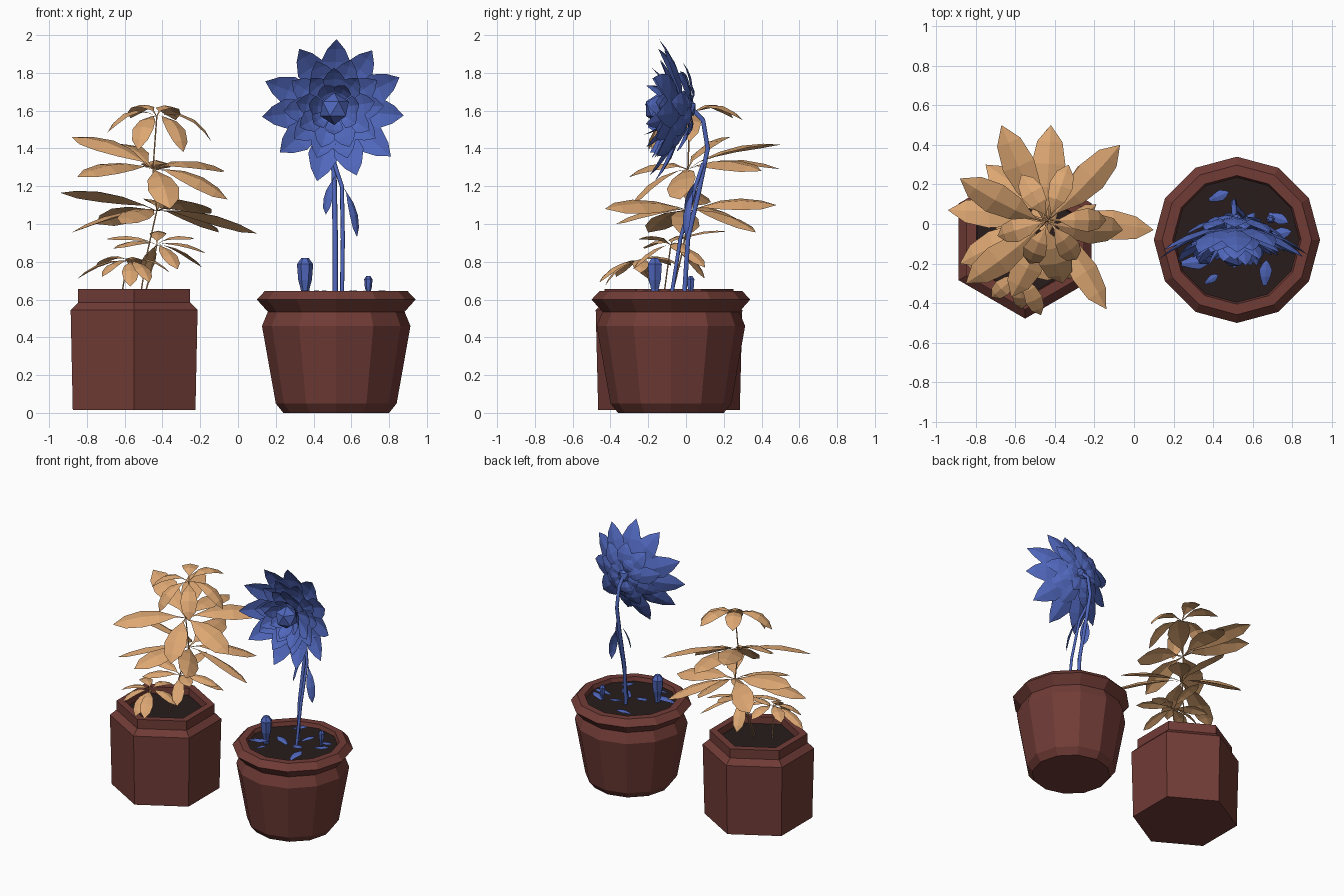
import bpy, bmesh, math, random
from mathutils import Vector

random.seed(4)
cube = bpy.data.objects.get("Cube")
if cube:
    bpy.data.objects.remove(cube)


def material(name, rgb):
    m = bpy.data.materials.new(name)
    m.use_nodes = True
    m.diffuse_color = (*rgb, 1)
    bsdf = next(n for n in m.node_tree.nodes if n.type == 'BSDF_PRINCIPLED')
    bsdf.inputs["Base Color"].default_value = (*rgb, 1)
    return m


CLAY = material("clay_red", (0.165, 0.045, 0.037))
SOIL = material("dark_soil", (0.02, 0.012, 0.011))
TAN = material("tan_leaf", (0.72, 0.385, 0.17))
BLUE = material("blue_petal", (0.08, 0.135, 0.5))


def finish(name, bm, mat):
    bmesh.ops.remove_doubles(bm, verts=bm.verts, dist=0.0002)
    mesh = bpy.data.meshes.new(name)
    bm.to_mesh(mesh)
    bm.free()
    mesh.materials.append(mat)
    ob = bpy.data.objects.new(name, mesh)
    bpy.context.collection.objects.link(ob)


def lathe(name, centre, sides, profile, mat, turn=0.0):
    """Faceted solid of revolution, closed at both ends."""
    bm = bmesh.new()
    rings = []
    for r, z in profile:
        ring = []
        for i in range(sides):
            a = turn + math.tau * i / sides
            ring.append(bm.verts.new((centre[0] + r * math.cos(a), centre[1] + r * math.sin(a), z)))
        rings.append(ring)
    for lo, hi in zip(rings, rings[1:]):
        for i in range(sides):
            j = (i + 1) % sides
            bm.faces.new((lo[i], lo[j], hi[j], hi[i]))
    bm.faces.new(rings[0][::-1])
    bm.faces.new(rings[-1])
    finish(name, bm, mat)


LEAF = ((0, 0.03), (0.14, 0.1), (0.36, 0.75), (0.6, 1), (0.83, 0.75), (1, 0))
PETAL = ((0, 0.3), (0.35, 0.8), (0.6, 1), (0.82, 0.6), (1, 0))


def leaf(bm, base, tip, width, arch, up=(0, 0, 1), fold=0.13, shape=LEAF):
    """Folded blade arching from base to tip; up is the side it faces."""
    base, tip, up = Vector(base), Vector(tip), Vector(up)
    side = (tip - base).cross(up).normalized()
    facing = side.cross(tip - base).normalized()
    rows = []
    for t, w in shape:
        mid = base.lerp(tip, t) + facing * (4 * arch * t * (1 - t))
        off = side * (w * width / 2)
        drop = facing * (w * width * fold)
        rows.append([bm.verts.new(p) for p in (mid - off - drop, mid, mid + off - drop)])
    for a, b in zip(rows, rows[1:]):
        for i in (0, 1):
            bm.faces.new((a[i], a[i + 1], b[i + 1], b[i]))


def whorl(name, hub, tips, width, arch, up):
    bm = bmesh.new()
    for tip in tips:
        leaf(bm, hub, tip, width, arch, up)
    finish(name, bm, TAN)


def stem(name, points, radius, mat):
    cu = bpy.data.curves.new(name, 'CURVE')
    cu.dimensions = '3D'
    cu.bevel_depth = radius
    cu.bevel_resolution = 1
    cu.use_fill_caps = True
    sp = cu.splines.new('POLY')
    sp.points.add(len(points) - 1)
    for p, co in zip(sp.points, points):
        p.co = (*co, 1)
    cu.materials.append(mat)
    bpy.context.collection.objects.link(bpy.data.objects.new(name, cu))


# Round pot with flared rim
ROUND = (0.52, -0.08)
lathe("round_pot", ROUND, 12, [(0.28, 0), (0.32, 0.05), (0.393, 0.46), (0.362, 0.535),
      (0.42, 0.6), (0.378, 0.645), (0.325, 0.645), (0.31, 0.59)], CLAY)
lathe("round_pot_soil", ROUND, 12, [(0.3, 0.58), (0.316, 0.615)], SOIL)

# Hexagonal pot with stepped collar
HEX = (-0.55, -0.09)
lathe("hex_pot", HEX, 6, [(0.375, 0.015), (0.388, 0.545), (0.342, 0.585), (0.342, 0.655),
      (0.285, 0.655), (0.28, 0.59)], CLAY, math.pi / 6)
lathe("hex_pot_soil", HEX, 6, [(0.27, 0.58), (0.279, 0.605)], SOIL, math.pi / 6)

# Leafy plant: stems
TOP, UPPER, MIDDLE = (-0.43, 0.02, 1.57), (-0.45, 0.01, 1.29), (-0.43, 0.02, 1.07)
LOW, SMALL = (-0.43, -0.08, 0.89), (-0.57, -0.24, 0.8)
stem("main_stem", [(-0.52, -0.08, 0.6), (-0.48, -0.02, 0.85), MIDDLE, UPPER, TOP], 0.004, TAN)
stem("low_stem", [(-0.5, -0.12, 0.6), (-0.46, -0.1, 0.75), LOW], 0.004, TAN)
stem("small_stem", [(-0.62, -0.16, 0.6), (-0.6, -0.2, 0.72), SMALL], 0.004, TAN)

# Leafy plant: leaf whorls from the top down
whorl("top_leaves", TOP, [(-0.69, -0.06, 1.485), (-0.53, -0.2, 1.39), (-0.29, -0.18, 1.38),
      (-0.14, 0.02, 1.435), (-0.33, 0.3, 1.55), (-0.57, 0.25, 1.56)], 0.12, 0.07, (0, 0, 1))
whorl("upper_leaves", UPPER, [(-0.88, 0.23, 1.46), (-0.85, -0.3, 1.25), (-0.67, 0.5, 1.42),
      (-0.42, 0.5, 1.29), (-0.07, 0.4, 1.28), (-0.055, -0.03, 1.13), (-0.36, -0.3, 1.08)],
      0.17, 0.05, (0, -0.4, 1))
whorl("middle_leaves", MIDDLE, [(-0.94, 0.07, 1.165), (-0.88, -0.2, 0.955), (0.1, -0.03, 0.95),
      (-0.14, -0.43, 1.08), (-0.1, 0.37, 0.955), (-0.44, 0.48, 1.1), (-0.75, 0.3, 1.0),
      (-0.62, -0.37, 1.0)], 0.16, 0.04, (0.4, 0.35, 1))
whorl("low_leaves", LOW, [(-0.17, 0.0, 0.845), (-0.23, -0.25, 0.92), (-0.7, -0.02, 0.92),
      (-0.32, -0.28, 0.76), (-0.42, 0.22, 0.96), (-0.19, 0.1, 0.77), (-0.5, 0.1, 0.71),
      (-0.66, -0.22, 0.87)], 0.09, 0.03, (0, -0.2, 1))
whorl("small_leaves", SMALL, [(-0.85, -0.2, 0.71), (-0.72, -0.37, 0.72), (-0.57, -0.43, 0.67),
      (-0.47, -0.46, 0.69), (-0.36, -0.24, 0.74), (-0.54, -0.02, 0.77), (-0.75, -0.08, 0.78)],
      0.09, 0.04, (0, 0, 1))

# Flower head facing the front: layers of count, reach, base y, tip y, width, arch
CX, CZ = 0.51, 1.61
layers = [(11, 0.385, -0.02, -0.16, 0.16, -0.035), (10, 0.27, -0.04, -0.14, 0.14, -0.02),
          (9, 0.21, -0.06, -0.17, 0.12, -0.02), (7, 0.14, -0.08, -0.19, 0.1, -0.02),
          (9, 0.25, 0.02, -0.06, 0.13, -0.03), (8, 0.15, 0.03, -0.01, 0.1, -0.02)]
bm = bmesh.new()
for k, (count, reach, y0, y1, width, arch) in enumerate(layers):
    for i in range(count):
        a = math.tau * (i + 0.5 * (k % 2)) / count + math.pi / 2 + random.uniform(-0.06, 0.06)
        d = Vector((math.cos(a), 0, math.sin(a)))
        r = reach * random.uniform(0.95, 1.04)
        base = Vector((CX, y0, CZ)) + d * 0.04
        tip = Vector((CX, y1 + 0.06 * r * d.z + random.uniform(-0.03, 0.03), CZ)) + d * r
        leaf(bm, base, tip, width, arch, (0, -1, 0), -0.1, PETAL)
finish("flower_petals", bm, BLUE)

# Flower heart and calyx
for name, y, size in (("flower_heart", -0.14, 0.085), ("flower_calyx", 0.0, 0.06)):
    bm = bmesh.new()
    bmesh.ops.create_icosphere(bm, subdivisions=1, radius=size)
    bmesh.ops.translate(bm, verts=bm.verts, vec=(CX, y, CZ))
    finish(name, bm, BLUE)

# Flower stems and stem leaves
stem("flower_stem", [(0.515, -0.01, 0.6), (0.515, 0.01, 0.92), (0.51, 0.07, 1.18), (0.505, 0.115, 1.4),
     (0.505, 0.09, 1.55), (0.51, 0.02, 1.62)], 0.014, BLUE)
stem("side_stem", [(0.55, -0.08, 0.6), (0.555, -0.03, 0.92), (0.55, 0.05, 1.2), (0.51, 0.09, 1.32)],
     0.011, BLUE)
bm = bmesh.new()
leaf(bm, (0.51, 0.07, 1.25), (0.465, 0.0, 1.05), 0.07, 0.02, (-1, -1, 0))
leaf(bm, (0.555, 0.05, 1.2), (0.63, 0.0, 0.93), 0.06, 0.03, (1, -1, 0))
finish("stem_leaves", bm, BLUE)

# Closed buds
for name, x, y, z, s in (("large_bud", 0.355, -0.165, 0.655, 0.165), ("small_bud", 0.69, 0.025, 0.64, 0.085)):
    lathe(name, (x, y), 6, [(s * r, z + s * h) for r, h in
          ((0.12, -0.3), (0.14, 0), (0.22, 0.3), (0.26, 0.8), (0.12, 1))], BLUE)

# Fallen leaves lying on the soil
bm = bmesh.new()
for x, y, turn, size in ((0.66, -0.31, 1.5, 0.13), (0.38, 0.12, 0.4, 0.11), (0.24, -0.2, 0.1, 0.15),
                         (0.36, -0.3, 0.6, 0.08), (0.68, 0.05, -0.4, 0.11), (0.68, -0.06, 0.2, 0.12),
                         (0.5, -0.12, 2.8, 0.12), (0.55, -0.02, 0.9, 0.1), (0.54, -0.1, -0.5, 0.12)):
    tip = (x + size * math.cos(turn), y + size * math.sin(turn), 0.645)
    leaf(bm, (x, y, 0.625), tip, size * 0.5, 0.01, shape=PETAL)
finish("fallen_leaves", bm, BLUE)
